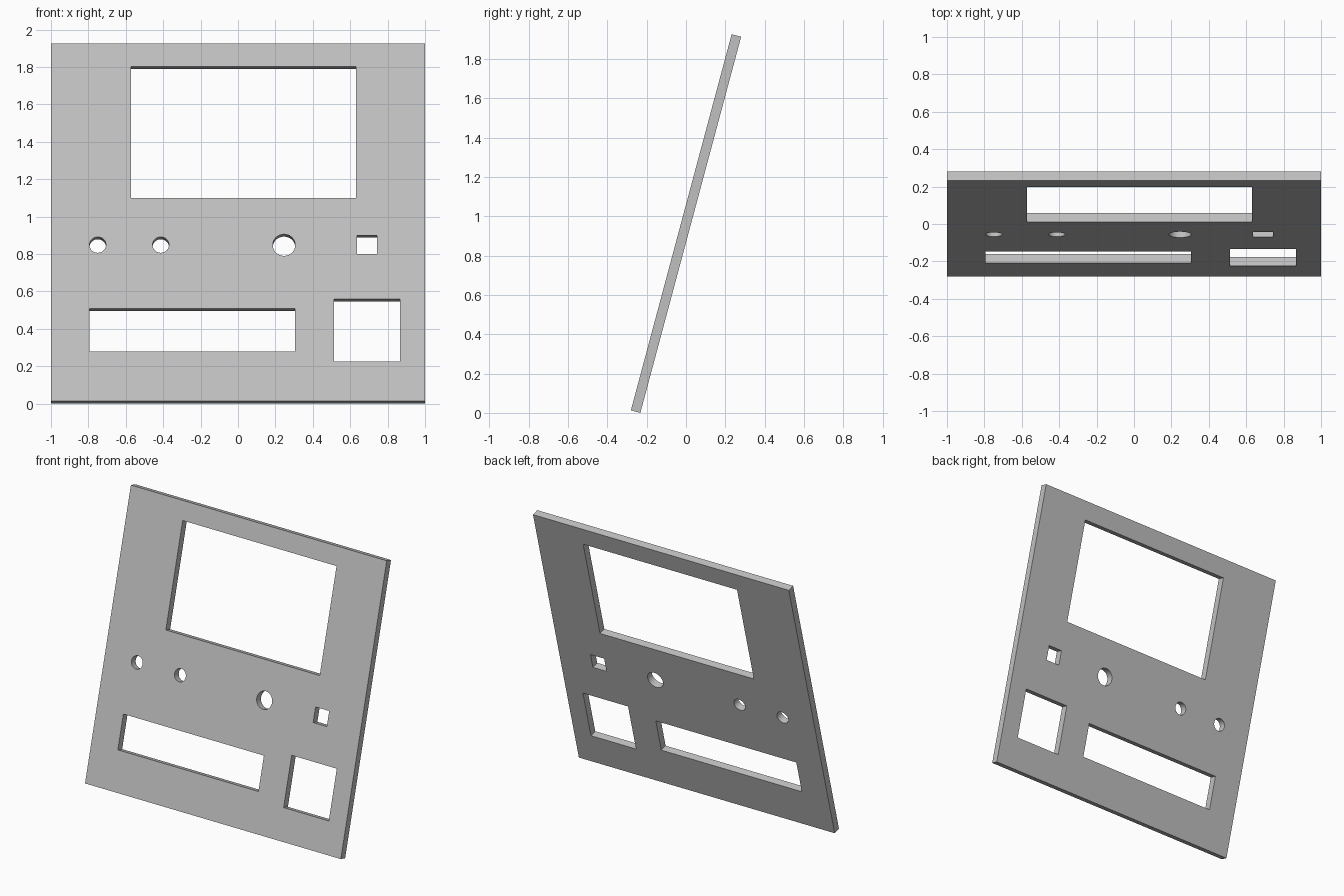
import bpy
import bmesh
from math import sin, cos, pi, radians

cube = bpy.data.objects.get("Cube")
if cube:
    bpy.data.objects.remove(cube, do_unlink=True)

TILT = radians(15)
WIDTH, HEIGHT, THICK = 2.0, 1.98, 0.05
MID_Z = (HEIGHT * cos(TILT) + THICK * sin(TILT)) / 2


def along(z):
    """Height on the tilted front face -> distance along the plate."""
    return (z - MID_Z - THICK / 2 * sin(TILT)) / cos(TILT)


def rect(x0, x1, y0, y1):
    return [(x0, y0), (x1, y0), (x1, y1), (x0, y1)]


def opening(x0, x1, z0, z1):
    return rect(x0, x1, along(z0), along(z1))


def round_hole(x, z, r, n=48):
    return [(x + r * cos(2 * pi * i / n), along(z) + r * sin(2 * pi * i / n))
            for i in range(n)]


# Outline and cut-outs of the plate
loops = [
    rect(-WIDTH / 2, WIDTH / 2, -HEIGHT / 2, HEIGHT / 2),
    opening(-0.572, 0.631, 1.10, 1.802),   # screen opening
    opening(-0.793, 0.306, 0.278, 0.508),  # wide slot
    opening(0.513, 0.866, 0.225, 0.56),    # square opening
    opening(0.636, 0.743, 0.80, 0.90),     # small switch opening
    round_hole(-0.75, 0.849, 0.044),       # knob holes
    round_hole(-0.413, 0.849, 0.044),
    round_hole(0.246, 0.848, 0.06),
]

# Filled flat profile, extruded to the plate thickness
profile = bpy.data.curves.new("front_panel", "CURVE")
profile.dimensions = "2D"
profile.fill_mode = "BOTH"
profile.extrude = THICK / 2
for loop in loops:
    spline = profile.splines.new("POLY")
    spline.points.add(len(loop) - 1)
    for point, (x, y) in zip(spline.points, loop):
        point.co = (x, y, 0, 1)
    spline.use_cyclic_u = True

panel = bpy.data.objects.new("front_panel", profile)
bpy.context.collection.objects.link(panel)
panel.location.z = MID_Z
panel.rotation_euler.x = pi / 2 - TILT

bpy.ops.object.select_all(action="DESELECT")
panel.select_set(True)
bpy.context.view_layer.objects.active = panel
bpy.ops.object.convert(target="MESH")
panel = bpy.context.object

# Weld caps to the walls and merge the flat triangles
bm = bmesh.new()
bm.from_mesh(panel.data)
bmesh.ops.remove_doubles(bm, verts=bm.verts, dist=0.0001)
bmesh.ops.recalc_face_normals(bm, faces=bm.faces)
bm.to_mesh(panel.data)
bm.free()
bpy.ops.object.shade_smooth_by_angle(angle=radians(30))

# Light grey finish
grey = bpy.data.materials.new("light_grey")
grey.use_nodes = True
colour = (0.53, 0.53, 0.53, 1)
grey.diffuse_color = colour
grey.node_tree.nodes["Principled BSDF"].inputs["Base Color"].default_value = colour
panel.data.materials.clear()
panel.data.materials.append(grey)
